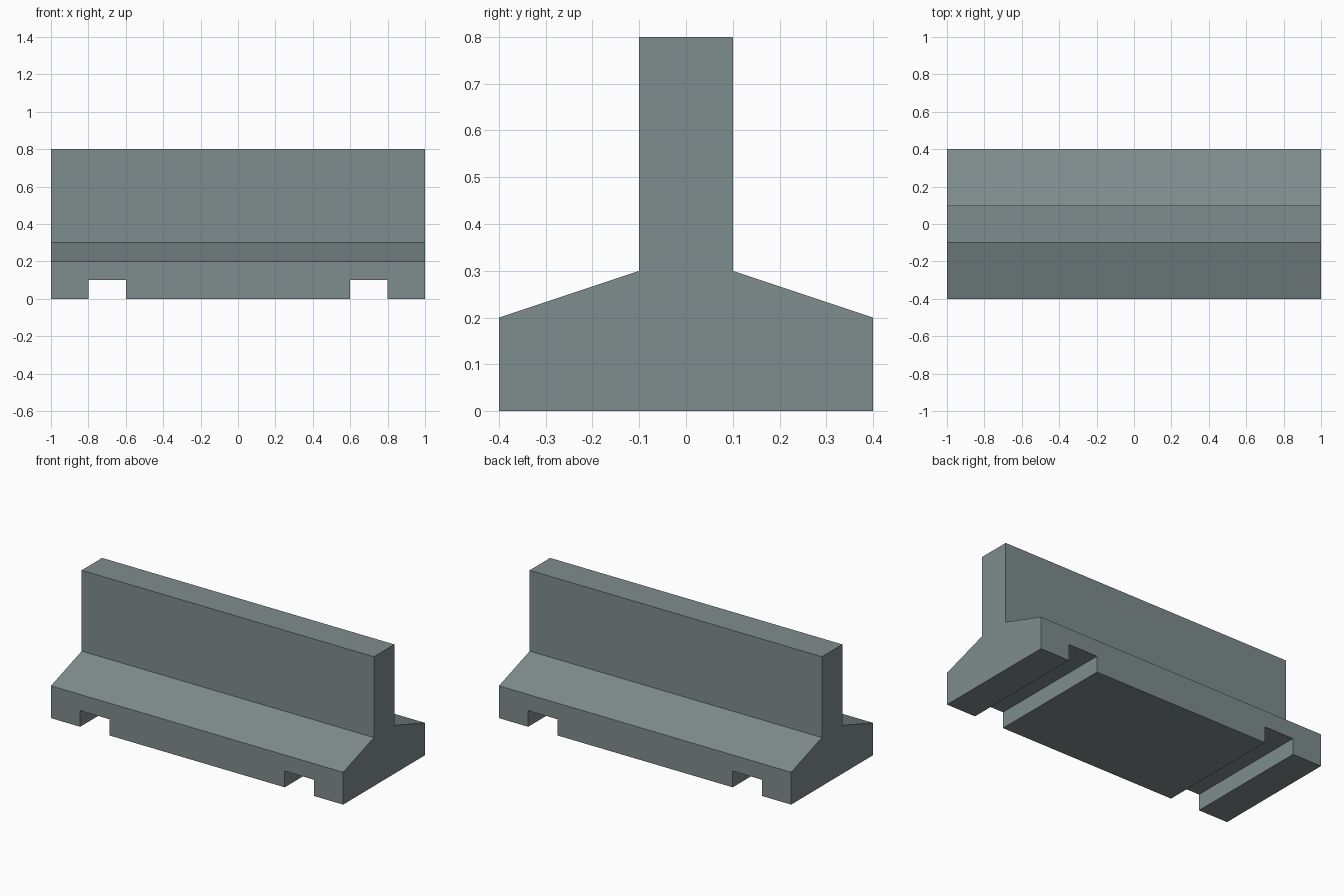
import bpy
import bmesh

if "Cube" in bpy.data.objects:
    bpy.data.objects.remove(bpy.data.objects["Cube"])

concrete = bpy.data.materials.new("concrete grey")
concrete.diffuse_color = (0.212, 0.262, 0.266, 1.0)
concrete.use_nodes = True
concrete.node_tree.nodes["Principled BSDF"].inputs["Base Color"].default_value = concrete.diffuse_color


def extrude_x(name, profile, x0, x1):
    """Solid made by sweeping a (y, z) profile from x0 to x1."""
    bm = bmesh.new()
    face = bm.faces.new([bm.verts.new((x0, y, z)) for y, z in profile])
    swept = bmesh.ops.extrude_face_region(bm, geom=[face])
    moved = [v for v in swept["geom"] if isinstance(v, bmesh.types.BMVert)]
    bmesh.ops.translate(bm, verts=moved, vec=(x1 - x0, 0, 0))
    bmesh.ops.recalc_face_normals(bm, faces=bm.faces)
    mesh = bpy.data.meshes.new(name)
    bm.to_mesh(mesh)
    bm.free()
    mesh.materials.append(concrete)
    obj = bpy.data.objects.new(name, mesh)
    bpy.context.collection.objects.link(obj)
    return obj


# Barrier body: wide base, sloped shoulders, upright wall
half = [(0.4, 0.0), (0.4, 0.2), (0.1, 0.3), (0.1, 0.8)]
profile = half + [(-y, z) for y, z in reversed(half)]
barrier = extrude_x("concrete_barrier", profile, -1.0, 1.0)

# Lifting slots cut through the underside
slot = [(-0.5, -0.1), (0.5, -0.1), (0.5, 0.1), (-0.5, 0.1)]
bpy.context.view_layer.objects.active = barrier
for x in (-0.7, 0.7):
    cutter = extrude_x("slot_cutter", slot, x - 0.1, x + 0.1)
    cutter.hide_render = True
    mod = barrier.modifiers.new("slot", 'BOOLEAN')
    mod.operation = 'DIFFERENCE'
    mod.solver = 'EXACT'
    mod.object = cutter
    bpy.ops.object.modifier_apply(modifier=mod.name)
    bpy.data.objects.remove(cutter)
